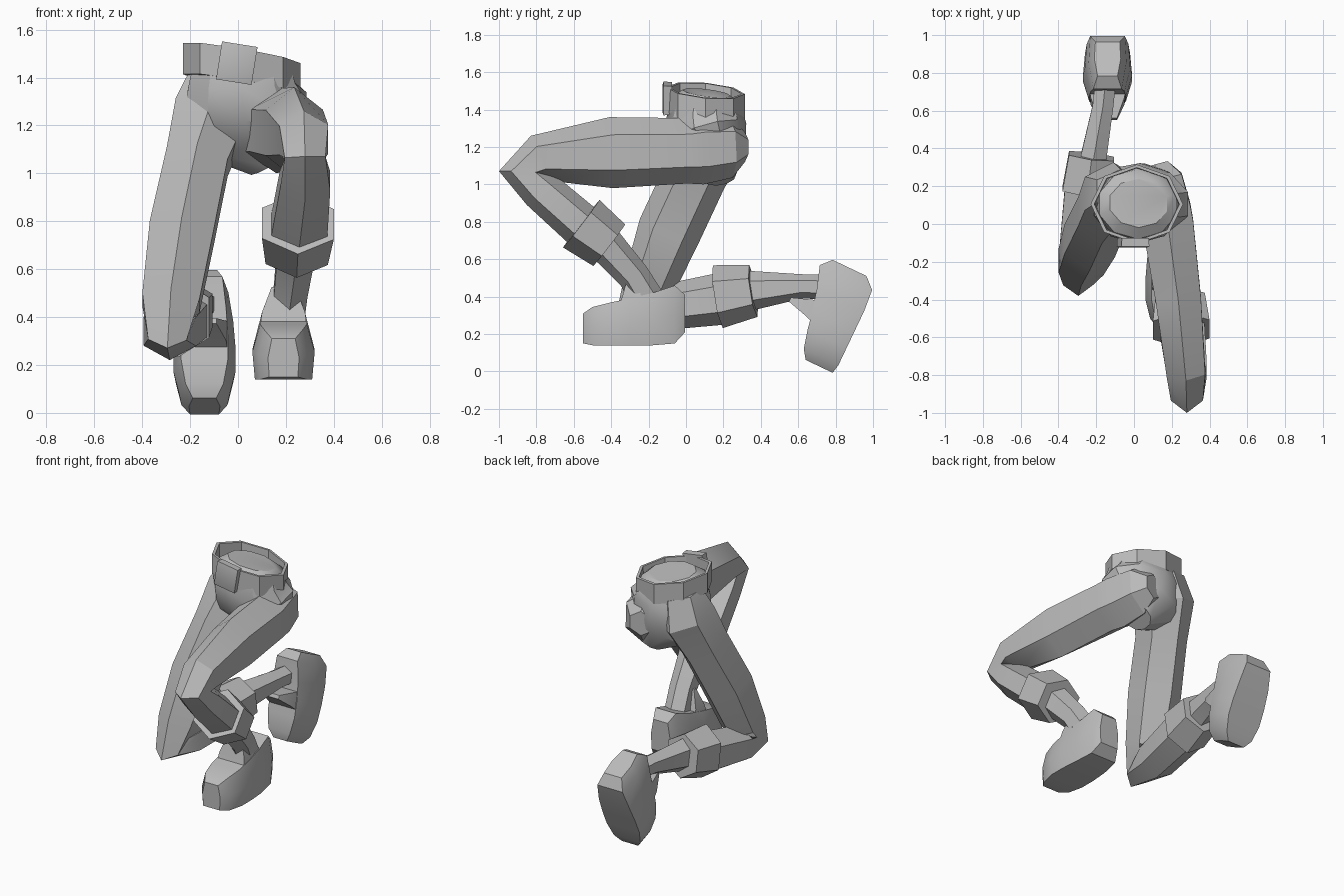
import bpy, bmesh, math
from mathutils import Vector, Matrix

cube = bpy.data.objects.get("Cube")
if cube:
    bpy.data.objects.remove(cube, do_unlink=True)

grey = bpy.data.materials.new("plain_grey")
grey.use_nodes = True
grey.diffuse_color = (0.5, 0.5, 0.5, 1)
grey.node_tree.nodes["Principled BSDF"].inputs["Base Color"].default_value = (0.5, 0.5, 0.5, 1)


def make_object(name, rings, caps=True, angle=32):
    """Skin a list of equal-length point rings into one mesh object."""
    bm = bmesh.new()
    loops = [[bm.verts.new(p) for p in ring] for ring in rings]
    for a, b in zip(loops, loops[1:]):
        for i in range(len(a)):
            j = (i + 1) % len(a)
            bm.faces.new((a[i], a[j], b[j], b[i]))
    if caps:
        bm.faces.new(loops[0])
        bm.faces.new(loops[-1])
    bmesh.ops.recalc_face_normals(bm, faces=bm.faces)
    mesh = bpy.data.meshes.new(name)
    bm.to_mesh(mesh)
    bm.free()
    mesh.materials.append(grey)
    obj = bpy.data.objects.new(name, mesh)
    bpy.context.collection.objects.link(obj)
    bpy.ops.object.select_all(action='DESELECT')
    bpy.context.view_layer.objects.active = obj
    obj.select_set(True)
    bpy.ops.object.shade_smooth_by_angle(angle=math.radians(angle))


def limb(name, path, sides=6):
    """Loft along (x, y, z, half_width, half_depth) stations."""
    pts = [Vector(s[:3]) for s in path]
    stretch = 1 / math.cos(math.pi / 6) if sides == 6 else 1
    rings = []
    for i, (p, s) in enumerate(zip(pts, path)):
        t = Vector()
        if i:
            t += (p - pts[i - 1]).normalized()
        if i < len(pts) - 1:
            t += (pts[i + 1] - p).normalized()
        t.normalize()
        u = Vector((1, 0, 0))
        u = (u - t * u.dot(t)).normalized()
        v = t.cross(u)
        ring = []
        for k in range(sides):
            a = math.tau * k / sides
            ring.append(p + u * math.sin(a) * s[3] * stretch + v * math.cos(a) * s[4])
        rings.append(ring)
    make_object(name, rings)


# Pelvis, tilted with the belt at the top
limb("pelvis", [
    (0.025, 0.11, 1.49, 0.16, 0.13),
    (0.02, 0.105, 1.45, 0.215, 0.185),
    (0.015, 0.10, 1.37, 0.235, 0.205),
    (0.03, 0.12, 1.27, 0.275, 0.21),
    (0.06, 0.16, 1.16, 0.23, 0.165),
    (0.13, 0.18, 1.04, 0.09, 0.09)], sides=10)

# Trouser legs
limb("left_trouser_leg", [
    (0.11, 0.315, 1.20, 0.07, 0.08),
    (0.13, 0.24, 1.20, 0.125, 0.165),
    (0.16, 0.08, 1.185, 0.14, 0.185),
    (0.18, 0.00, 1.18, 0.135, 0.175),
    (0.235, -0.40, 1.17, 0.12, 0.19),
    (0.275, -0.78, 1.14, 0.102, 0.13),
    (0.28, -0.87, 1.065, 0.085, 0.13),
    (0.28, -0.775, 0.97, 0.105, 0.11),
    (0.25, -0.50, 0.73, 0.12, 0.12)])
limb("right_trouser_leg", [
    (-0.07, 0.17, 1.40, 0.13, 0.12),
    (-0.11, 0.15, 1.25, 0.155, 0.185),
    (-0.17, 0.05, 1.05, 0.13, 0.17),
    (-0.235, -0.09, 0.75, 0.135, 0.17),
    (-0.28, -0.20, 0.46, 0.12, 0.14),
    (-0.295, -0.265, 0.34, 0.08, 0.135),
    (-0.285, -0.14, 0.34, 0.11, 0.12),
    (-0.245, 0.20, 0.39, 0.12, 0.14)])

# Flared trouser cuffs
for side, path in (
    ("left", [(0.25, -0.56, 0.79, 0.15, 0.16), (0.245, -0.41, 0.675, 0.13, 0.14)]),
    ("right", [(-0.25, 0.17, 0.40, 0.13, 0.17), (-0.225, 0.36, 0.43, 0.12, 0.14)])):
    limb(side + "_cuff", path)

# Slim lower shins
limb("left_shin", [
    (0.245, -0.45, 0.70, 0.08, 0.10),
    (0.22, -0.28, 0.51, 0.07, 0.085),
    (0.20, -0.19, 0.36, 0.07, 0.09)])
limb("right_shin", [
    (-0.22, 0.32, 0.43, 0.07, 0.11),
    (-0.165, 0.62, 0.455, 0.055, 0.065),
    (-0.145, 0.80, 0.45, 0.055, 0.065)])


def boot(side, matrix):
    """Boot with its heel at the local origin, pointing along -y."""
    rings = []
    # stations: distance from heel, half width, sole height, top height
    for f, w, low, top in ((0.005, 0.07, 0.07, 0.27), (0.06, 0.10, 0.01, 0.32),
                           (0.18, 0.12, 0, 0.28), (0.30, 0.13, 0, 0.25),
                           (0.40, 0.13, 0, 0.23), (0.50, 0.105, 0, 0.205),
                           (0.55, 0.065, 0.01, 0.17)):
        mid = low + (top - low) * 0.5
        half = [(w * 0.92, low), (w, mid), (w * 0.75, top)]
        section = half + [(-x, z) for x, z in reversed(half)]
        rings.append([matrix @ Vector((x, -f, z)) for x, z in section])
    make_object(side + "_boot", rings)
    # Tongue rising from the front of the ankle
    rings = [[matrix @ Vector((sx * w, -f - sy * d, z))
              for sx, sy in ((-1, -1), (1, -1), (1, 1), (-1, 1))]
             for f, z, w, d in ((0.29, 0.20, 0.10, 0.07), (0.29, 0.28, 0.09, 0.045),
                                (0.295, 0.385, 0.05, 0.012))]
    make_object(side + "_boot_tongue", rings)


boot("left", Matrix.Translation((0.19, 0, 0.14)))
boot("right", Matrix.Translation((-0.14, 1.03, 0.485)) @ Matrix.Rotation(math.radians(64.5), 4, 'X'))

# Tilted open belt
def belt_point(a, r, drop):
    x = 0.015 + 0.245 * r * math.sin(a)
    y = 0.105 + 0.21 * r * math.cos(a)
    return Vector((x, y, 1.505 - 0.17 * x - 0.09 * (y - 0.1) - drop))


angles = [math.tau * k / 8 for k in range(8)]
belt_rings = [[belt_point(a, r, d) for a in angles]
              for r, d in ((0.9, 0.13), (1, 0.13), (1, 0), (0.92, 0), (0.9, 0.13))]
make_object("belt", belt_rings, caps=False)

# Buckle plate with a bevelled front
buckle = Matrix.Translation((-0.005, -0.105, 1.46)) @ Matrix.Rotation(math.radians(9), 4, 'Y')
make_object("belt_buckle", [
    [buckle @ Vector((sx * r, y, sz * (r + 0.005))) for sx, sz in ((-1, -1), (1, -1), (1, 1), (-1, 1))]
    for y, r in ((0.03, 0.072), (-0.015, 0.075), (-0.02, 0.062))])
